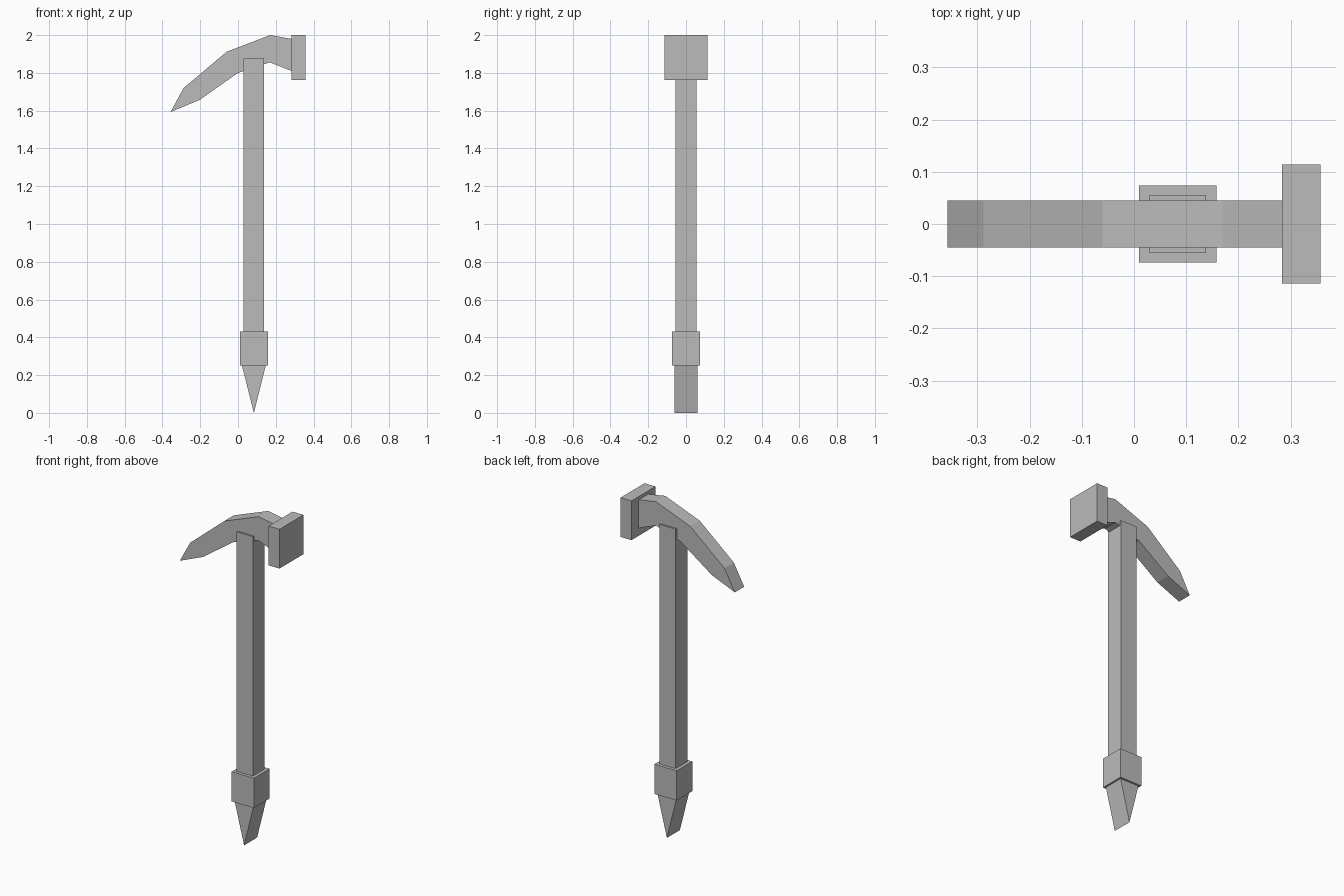
import bpy, bmesh

if "Cube" in bpy.data.objects:
    bpy.data.objects.remove(bpy.data.objects["Cube"])

grey = bpy.data.materials.new("plain grey")
grey.diffuse_color = (0.5, 0.5, 0.5, 1)
grey.use_nodes = True
grey.node_tree.nodes["Principled BSDF"].inputs["Base Color"].default_value = grey.diffuse_color


def extrude_profile(name, points, half_depth):
    """Extrude an x-z outline symmetrically along y."""
    bm = bmesh.new()
    face = bm.faces.new([bm.verts.new((x, -half_depth, z)) for x, z in points])
    side = bmesh.ops.extrude_face_region(bm, geom=[face])["geom"]
    moved = [v for v in side if isinstance(v, bmesh.types.BMVert)]
    bmesh.ops.translate(bm, verts=moved, vec=(0, 2 * half_depth, 0))
    bmesh.ops.recalc_face_normals(bm, faces=bm.faces)
    mesh = bpy.data.meshes.new(name)
    bm.to_mesh(mesh)
    bm.free()
    mesh.materials.append(grey)
    obj = bpy.data.objects.new(name, mesh)
    bpy.context.collection.objects.link(obj)
    return obj


def box(name, x0, x1, z0, z1, half_depth):
    return extrude_profile(name, [(x0, z0), (x1, z0), (x1, z1), (x0, z1)], half_depth)


# Shaft and the collar around its lower end
box("handle", 0.03, 0.138, 0.40, 1.875, 0.0555)
box("collar", 0.01, 0.158, 0.25, 0.43, 0.074)

# Chisel wedge at the foot
extrude_profile("foot_wedge", [(0.084, 0.0), (0.147, 0.25), (0.021, 0.25)], 0.062)

# Curved pick arm running through the handle top
extrude_profile("pick_arm", [
    (-0.357, 1.593), (-0.203, 1.657), (0.0, 1.80), (0.168, 1.856), (0.284, 1.81),
    (0.284, 1.98), (0.17, 2.0), (-0.06, 1.912), (-0.288, 1.72)], 0.045)

# Square striking plate
box("striking_plate", 0.284, 0.357, 1.763, 2.0, 0.114)
